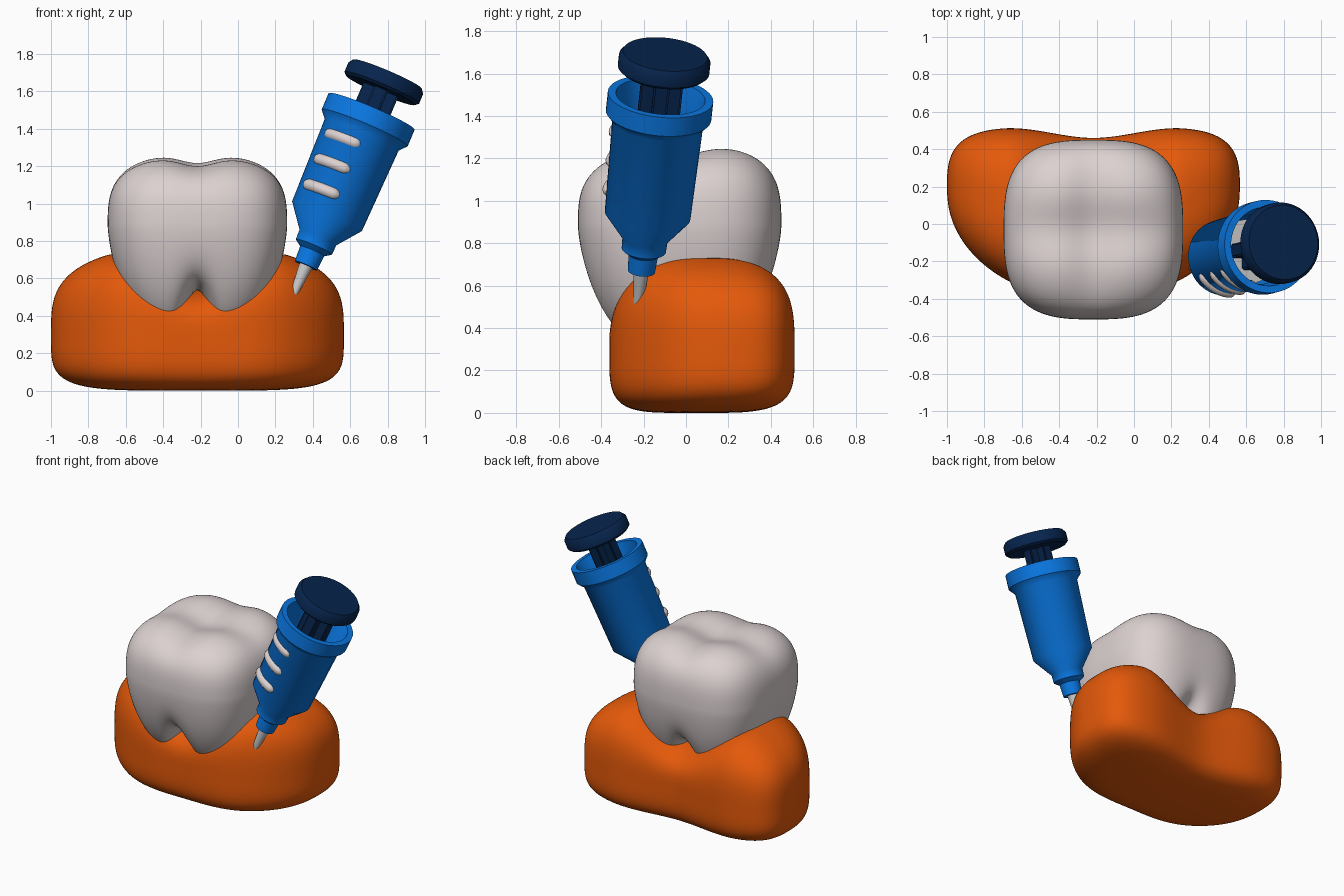
import bpy, bmesh
from math import sin, cos, pi, exp, radians
from mathutils import Vector, Matrix

if "Cube" in bpy.data.objects:
    bpy.data.objects.remove(bpy.data.objects["Cube"])


def material(name, rgb):
    m = bpy.data.materials.new(name)
    m.diffuse_color = (*rgb, 1)
    m.use_nodes = True
    m.node_tree.nodes["Principled BSDF"].inputs["Base Color"].default_value = m.diffuse_color
    return m


ORANGE = material("gum_orange", (0.78, 0.10, 0.003))
ENAMEL = material("enamel", (0.72, 0.64, 0.64))
BLUE = material("barrel_blue", (0.003, 0.19, 0.78))
NAVY = material("plunger_navy", (0.002, 0.018, 0.075))


def finish(name, bm, mat=None, angle=40, matrix=None):
    bmesh.ops.recalc_face_normals(bm, faces=bm.faces)
    me = bpy.data.meshes.new(name)
    bm.to_mesh(me)
    bm.free()
    ob = bpy.data.objects.new(name, me)
    bpy.context.collection.objects.link(ob)
    if mat:
        me.materials.append(mat)
    if matrix:
        ob.matrix_world = matrix
    bpy.ops.object.select_all(action='DESELECT')
    ob.select_set(True)
    bpy.context.view_layer.objects.active = ob
    bpy.ops.object.shade_smooth_by_angle(angle=radians(angle))
    return ob


def blob(name, q, power, shape, mat):
    """Rounded cube (plan exponent q, height exponent power) pushed through shape."""
    bm = bmesh.new()
    bmesh.ops.create_cube(bm, size=2)
    bmesh.ops.subdivide_edges(bm, edges=bm.edges[:], cuts=35, use_grid_fill=True)
    for v in bm.verts:
        d = v.co.normalized()
        p = power(d.z)
        plan = (abs(d.x) ** q + abs(d.y) ** q) ** (1 / q)
        n = (plan ** p + abs(d.z) ** p) ** (1 / p)
        v.co = shape(*(d / n))
    return finish(name, bm, mat, 80)


# Gum: kidney-shaped block, bent back at the ends, saddle in the middle
def gum_shape(u, v, w):
    s = min(abs(u) / 0.62, 1)
    s = s * s * (3 - 2 * s)
    top = 0.27 + 0.23 * s
    y = 0.05 + 0.16 * u * u + (0.41 + 0.045 * s) * v
    return -0.217 + 0.783 * u, y, 0.28 + w * (top if w > 0 else 0.28)


blob("gum", 2.6, lambda w: 3.6 - 1.1 * w, gum_shape, ORANGE)


# Tooth: four soft cusps above, tapering forked roots below
def tooth_shape(u, v, w):
    if w > 0:
        dip = 0.045 * exp(-(u / 0.27) ** 2) + 0.04 * exp(-(v / 0.3) ** 2)
        z = 0.88 + 0.385 * w + 0.02 * v * w - dip * w ** 3
        k, groove = 1, 0
    else:
        t = -w
        g = exp(-(u / 0.22) ** 2)
        z = 0.88 - 0.62 * t * (1 - 0.45 * g * t)
        k, groove = 1 - 0.25 * t ** 1.3, 0.17 * g * t ** 3
    return -0.217 + 0.48 * u * k, -0.03 + 0.48 * v * k * (1 - groove), z


blob("tooth", 3.0, lambda w: 3.0, tooth_shape, ENAMEL)

# Syringe axis frame: origin at the needle tip, local z up the barrel
AXIS = Vector((0.39, 0.1, 0.915)).normalized()
FRAME = (Matrix.Translation((0.285, -0.23, 0.485))
         @ Vector((0, 0, 1)).rotation_difference(AXIS).to_matrix().to_4x4())


def lathe(name, profile, mat=None, bevel=0, n=48):
    """Closed solid of revolution from (radius, height) points."""
    bm = bmesh.new()
    rings = [[bm.verts.new((r * cos(2 * pi * i / n), r * sin(2 * pi * i / n), z))
              for i in range(n)] for r, z in profile]
    for a, b in zip(rings, rings[1:]):
        for i in range(n):
            j = (i + 1) % n
            bm.faces.new((a[i], a[j], b[j], b[i]))
    bm.faces.new(rings[0])
    bm.faces.new(rings[-1])
    if bevel:
        edges = [e for e in bm.edges if e.calc_face_angle(0) > 0.4]
        bmesh.ops.bevel(bm, geom=edges, offset=bevel, segments=3,
                        profile=0.5, affect='EDGES')
    return finish(name, bm, mat, 40, FRAME)


# Needle with a slanted tip
needle = lathe("needle", [(0.017, 0.0), (0.042, 0.25)], n=32)
for v in needle.data.vertices:
    if v.co.z < 0.1:
        v.co.z += v.co.x * 0.5

# Barrel: stepped nozzle, cone, cylinder and open flanged rim
lathe("barrel", [(0.064, 0.2), (0.07, 0.285), (0.105, 0.31), (0.107, 0.365),
                 (0.203, 0.49), (0.215, 0.965), (0.25, 1.005), (0.25, 1.1),
                 (0.212, 1.1), (0.19, 0.98), (0.175, 0.6)], BLUE, 0.014)
lathe("inner_seal", [(0.17, 0.62), (0.172, 0.83)])

# Plunger: cross-ribbed rod and thumb disc
bm = bmesh.new()
for size in ((0.2, 0.075, 0.43), (0.075, 0.2, 0.43)):
    bmesh.ops.create_cube(bm, size=1, matrix=Matrix.Translation((0, 0, 1.04))
                          @ Matrix.Diagonal((*size, 1)))
bmesh.ops.bevel(bm, geom=bm.edges[:], offset=0.008, segments=2, affect='EDGES')
finish("plunger_rod", bm, NAVY, 40, FRAME)
lathe("plunger_disc", [(0.2, 1.225), (0.217, 1.24), (0.217, 1.295), (0.2, 1.318)],
      NAVY, 0.012)

# Measuring marks wrapped round the front of the barrel
for k in range(3):
    cu = bpy.data.curves.new("mark", 'CURVE')
    cu.dimensions = '3D'
    cu.bevel_depth = 0.033
    cu.bevel_resolution = 4
    cu.use_fill_caps = True
    sp = cu.splines.new('POLY')
    sp.points.add(16)
    for i, pt in enumerate(sp.points):
        a = radians(-151 + 67 * i / 16)
        pt.co = (0.193 * cos(a), 0.193 * sin(a), 0.595 + 0.148 * k, 1)
        e = min(i, 16 - i)
        pt.radius = (0.5, 0.85, 0.98)[e] if e < 3 else 1
    ob = bpy.data.objects.new(f"barrel_mark_{k + 1}", cu)
    bpy.context.collection.objects.link(ob)
    cu.materials.append(ENAMEL)
    ob.matrix_world = FRAME
